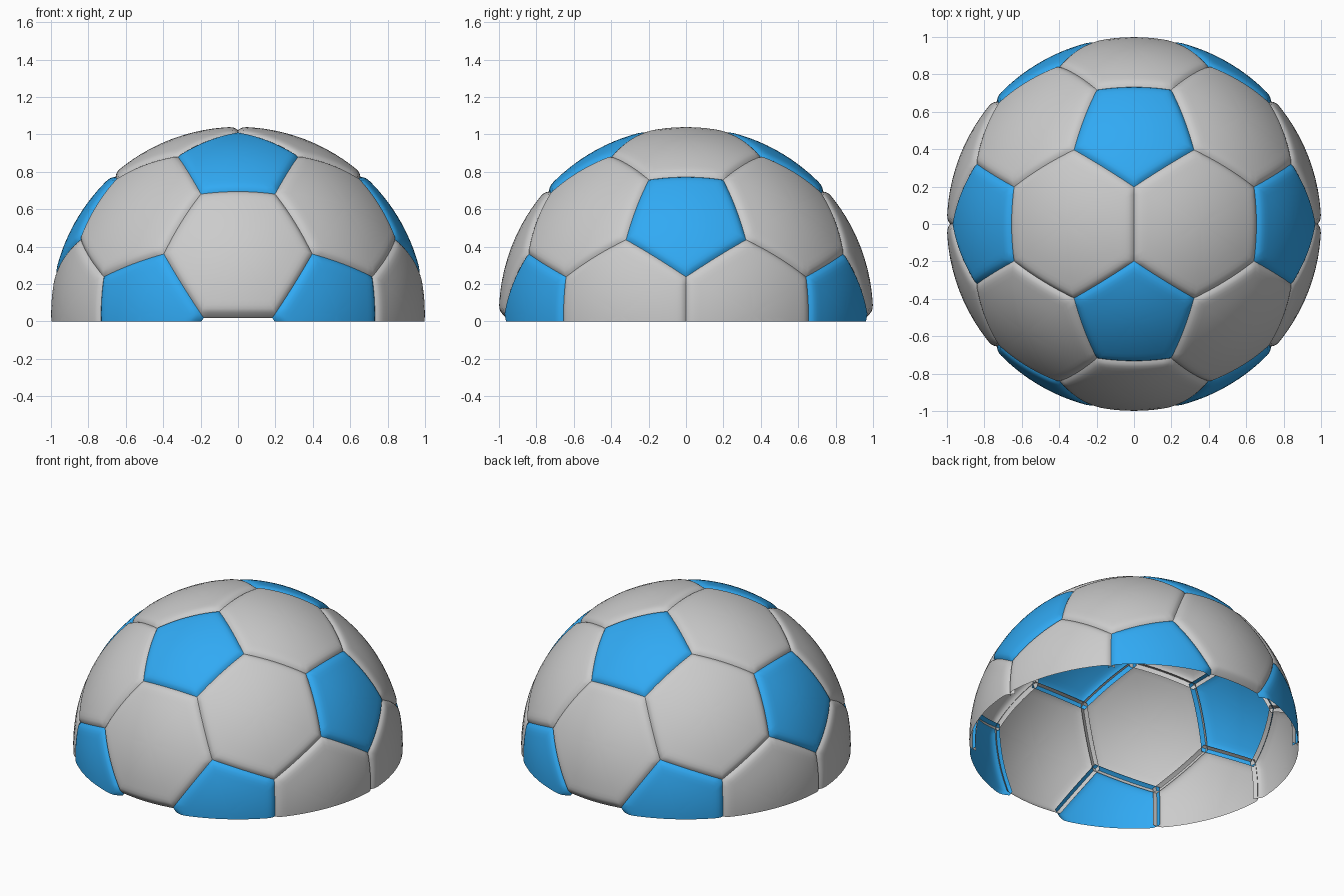
import bpy, bmesh, math
from itertools import combinations
from mathutils import Vector

if "Cube" in bpy.data.objects:
    bpy.data.objects.remove(bpy.data.objects["Cube"])

PHI = (1 + math.sqrt(5)) / 2
LIFT = 0.04          # height of the ball centre above the cut
SEGS = 10            # segments along each panel side

# Panel section: (distance inside the seam, drop below the unit sphere)
LIP = [(0.075, 0.0), (0.05, 0.0), (0.03, 0.002), (0.018, 0.006),
       (0.008, 0.012), (0.0, 0.018), (-0.012, 0.027), (-0.023, 0.038)]

# Icosahedron corners = pentagon centres
ico = []
for a in (-1, 1):
    for b in (-PHI, PHI):
        ico += [Vector((0, a, b)), Vector((b, 0, a)), Vector((a, b, 0))]
near = lambda p, q: 0.1 < (p - q).length < 2.1


def ring_order(pts):
    """Sort corners counter-clockwise seen from outside, scaled to the unit sphere."""
    c = sum(pts, Vector()) / len(pts)
    n = c.normalized()
    u = (pts[0] - c).normalized()
    w = n.cross(u)
    pts = sorted(pts, key=lambda p: math.atan2((p - c).dot(w), (p - c).dot(u)))
    return [p.normalized() for p in pts]


def add_panel(bm, corners):
    """Domed panel whose lip curls in and crosses its neighbours at the seam."""
    n = len(corners)
    c = sum(corners, Vector()) / n
    apothem = ((corners[0] + corners[1]) / 2 - c).length
    rim = [corners[i].lerp(corners[(i + 1) % n], k / SEGS)
           for i in range(n) for k in range(SEGS)]
    t0 = 1 - LIP[0][0] / apothem
    rings = [(t0 * k / 5, 0.0) for k in range(1, 5)]
    rings += [(1 - d / apothem, drop) for d, drop in LIP]
    mid = bm.verts.new(c.normalized())
    prev = None
    for t, drop in rings:
        cur = [bm.verts.new((c + (p - c) * t).normalized() * (1 - drop)) for p in rim]
        for i in range(len(rim)):
            j = (i + 1) % len(rim)
            if prev:
                bm.faces.new((prev[i], cur[i], cur[j], prev[j]))
            else:
                bm.faces.new((mid, cur[i], cur[j]))
        prev = cur


def build(name, panels, color=None):
    bm = bmesh.new()
    for p in panels:
        if sum(p, Vector()).z > -0.1:      # upper and equator panels only
            add_panel(bm, p)
    # Flat cut at the base
    bmesh.ops.bisect_plane(bm, geom=bm.verts[:] + bm.edges[:] + bm.faces[:],
                           plane_co=(0, 0, -LIFT), plane_no=(0, 0, 1), clear_inner=True)
    bmesh.ops.translate(bm, verts=bm.verts[:], vec=(0, 0, LIFT))
    for f in bm.faces:
        f.smooth = True
    me = bpy.data.meshes.new(name)
    bm.to_mesh(me)
    bm.free()
    ob = bpy.data.objects.new(name, me)
    bpy.context.collection.objects.link(ob)
    if color:
        mat = bpy.data.materials.new(name + "_blue")
        mat.diffuse_color = color
        mat.use_nodes = True
        mat.node_tree.nodes["Principled BSDF"].inputs["Base Color"].default_value = mat.diffuse_color
        me.materials.append(mat)


# Pentagon panels around each icosahedron corner
pents = [ring_order([v + (q - v) / 3 for q in ico if near(v, q)]) for v in ico]
# Hexagon panels on each icosahedron face
hexes = [ring_order([p + (q - p) / 3 for p in tri for q in tri if p is not q])
         for tri in combinations(ico, 3)
         if all(near(p, q) for p, q in combinations(tri, 2))]

build("pentagon_panels", pents, (0.03, 0.4, 0.9, 1))
build("hexagon_panels", hexes)
